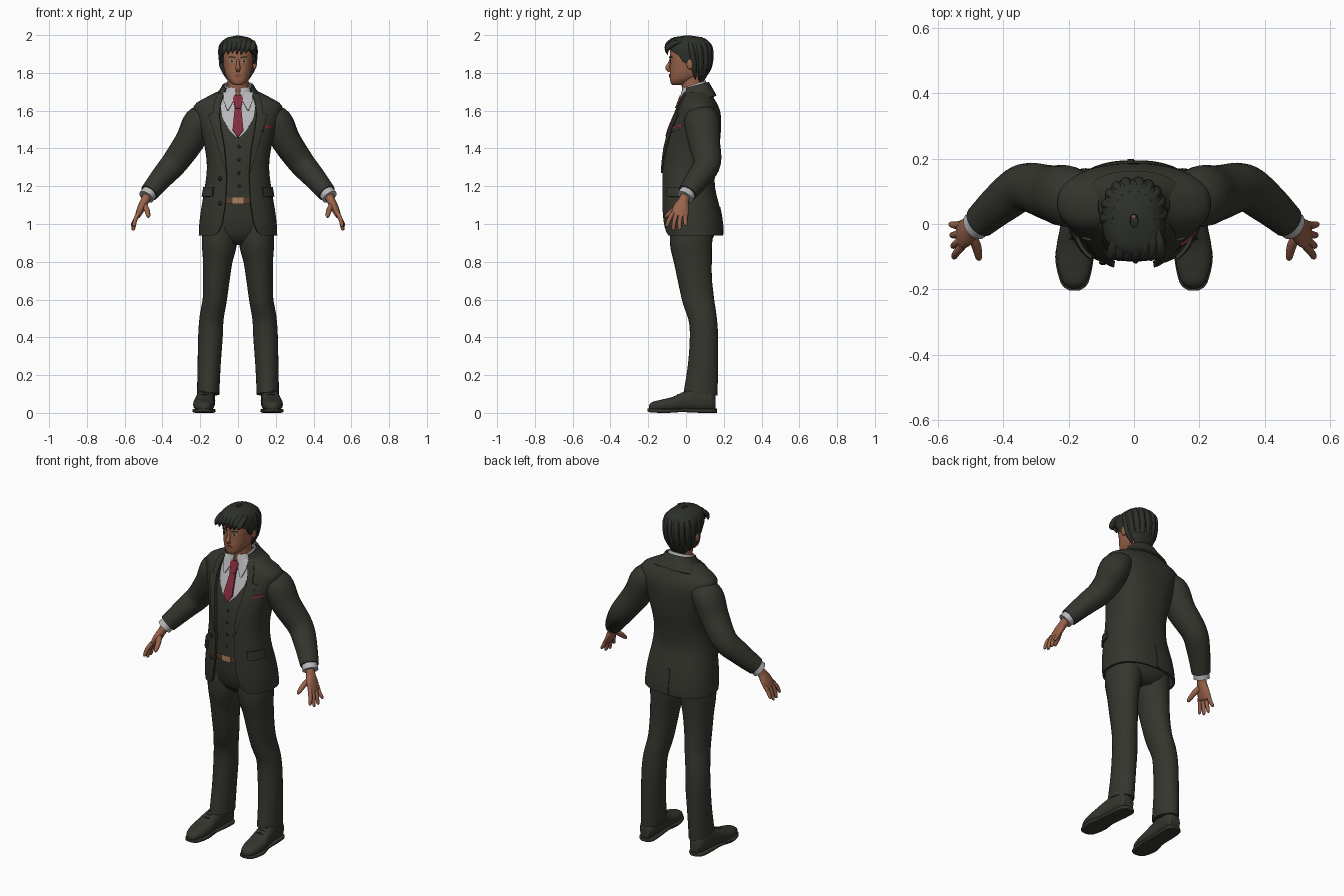
import bpy, bmesh, random
from math import sin, cos, asin, pi, radians, copysign
from mathutils import Vector, Matrix

if "Cube" in bpy.data.objects:
    bpy.data.objects.remove(bpy.data.objects["Cube"])
random.seed(4)
X, Y, Z = Vector((1, 0, 0)), Vector((0, 1, 0)), Vector((0, 0, 1))


def material(name, r, g, b):
    m = bpy.data.materials.new(name)
    m.use_nodes = True
    m.diffuse_color = (r, g, b, 1)
    m.node_tree.nodes["Principled BSDF"].inputs["Base Color"].default_value = (r, g, b, 1)
    return m


suit = material("dark suit cloth", .036, .036, .028)
hair = material("black hair", .026, .029, .023)
skin = material("warm skin", .32, .125, .07)
shirt = material("pale grey shirt", .48, .48, .5)
red = material("crimson silk", .23, .025, .05)
leather = material("brown leather", .1, .045, .025)
metal = material("tan buckle", .38, .22, .12)
button = material("dark button", .016, .016, .014)
lip = material("lip", .24, .075, .05)
white = material("eye white", .5, .45, .42)


# ---------- helpers ----------
def finish(name, bm, mat, mirror=False, solid=0, closed=True):
    if closed:
        bmesh.ops.recalc_face_normals(bm, faces=bm.faces)
    mesh = bpy.data.meshes.new(name)
    bm.to_mesh(mesh)
    bm.free()
    mesh.materials.append(mat)
    ob = bpy.data.objects.new(name, mesh)
    bpy.context.collection.objects.link(ob)
    bpy.ops.object.select_all(action="DESELECT")
    ob.select_set(True)
    bpy.context.view_layer.objects.active = ob
    if solid:
        mod = ob.modifiers.new("thickness", "SOLIDIFY")
        mod.thickness, mod.offset = solid, -1
        bpy.ops.object.modifier_apply(modifier=mod.name)
    if mirror:
        mod = ob.modifiers.new("mirror", "MIRROR")
        mod.use_mirror_merge = False
        bpy.ops.object.modifier_apply(modifier=mod.name)
    bpy.ops.object.shade_smooth_by_angle(angle=radians(45))
    return ob


def skin_rings(rings, closed):
    bm = bmesh.new()
    vs = [[bm.verts.new(p) for p in ring] for ring in rings]
    n = len(vs[0])
    for lo, hi in zip(vs, vs[1:]):
        for i in range(n if closed else n - 1):
            j = (i + 1) % n
            bm.faces.new((lo[i], lo[j], hi[j], hi[i]))
    if closed:
        bm.faces.new(vs[0][::-1])
        bm.faces.new(vs[-1])
    return bm


def spline(rows, k=5):
    out = []
    for i in range(len(rows) - 1):
        a, b, c, d = (rows[min(max(i + o, 0), len(rows) - 1)] for o in (-1, 0, 1, 2))
        for j in range(k):
            t = j / k
            out.append(tuple(q + .5 * t * (r - p + t * (2*p - 5*q + 4*r - s + t * (3*(q - r) + s - p)))
                             for p, q, r, s in zip(a, b, c, d)))
    return out + [rows[-1]]


def at(rows, z):
    z = min(max(z, rows[0][0]), rows[-1][0])
    for lo, hi in zip(rows, rows[1:]):
        if z <= hi[0]:
            t = (z - lo[0]) / (hi[0] - lo[0])
            return [p + (q - p) * t for p, q in zip(lo[1:], hi[1:])]


def power(v, n):
    return copysign(abs(v) ** (2 / n), v)


def point(rows, a, z, off=0, tilt=0, n=2.4):
    w, f, b = at(rows, z)
    y = -((b - f) / 2 + off) * power(cos(a), n)
    return Vector(((w + off) * power(sin(a), n), (f + b) / 2 + y, z + tilt * y))


def front(rows, x, z, n=2.4):
    w = at(rows, z)[0]
    return point(rows, copysign(asin(min(abs(x) / w, 1) ** (n / 2)), x), z).y


def body(name, rows, levels, mat, seg=40):
    rings = [[point(rows, 2 * pi * i / seg, z, off) for i in range(seg)] for z, off in levels]
    return finish(name, skin_rings(rings, True), mat)


def shell(name, rows, z0, z1, a0, a1, mat, off=0, tilt=0, solid=.012, steps=24, seg=56, mirror=False):
    rings = []
    for k in range(steps + 1):
        z = z0 + (z1 - z0) * k / steps
        s, e = a0(z), a1(z)
        rings.append([point(rows, s + (e - s) * i / seg, z, off, tilt) for i in range(seg + 1)])
    return finish(name, skin_rings(rings, False), mat, mirror, solid, False)


def patch(name, rows, edges, off, mat, solid=.008, mirror=False, slope=0, seg=8):
    rings = []
    for lo, hi in zip(edges, edges[1:]):
        for t in (0, .25, .5, .75, 1):
            z, l, r = (p + (q - p) * t for p, q in zip(lo, hi))
            ring = []
            for i in range(seg + 1):
                x = l + (r - l) * i / seg
                h = z + slope * (x - l)
                ring.append((x, front(rows, x, h) - off, h))
            if t or not rings:
                rings.append(ring)
    return finish(name, skin_rings(rings, False), mat, mirror, solid, False)


def tube(name, rows, mat, mirror=True, ref=Y, seg=20, k=5):
    rows = spline(rows, k)
    c = [Vector(r[:3]) for r in rows]
    rings = []
    for i, r in enumerate(rows):
        t = (c[min(i + 1, len(c) - 1)] - c[max(i - 1, 0)]).normalized()
        u = (ref - t * ref.dot(t)).normalized()
        v = t.cross(u)
        angles = [2 * pi * j / seg for j in range(seg)]
        rings.append([c[i] + u * (r[3] * cos(a)) + v * (r[-1] * sin(a)) for a in angles])
    return finish(name, skin_rings(rings, True), mat, mirror)


def ball(name, c, s, mat, mirror=False):
    bm = bmesh.new()
    bmesh.ops.create_uvsphere(bm, u_segments=16, v_segments=10, radius=1,
                              matrix=Matrix.Translation(c) @ Matrix.Diagonal((*s, 1)))
    return finish(name, bm, mat, mirror)


# ---------- jacket, vest and hips: rows are height, half width, front, back ----------
torso = spline([(.94, .208, -.115, .195), (1, .205, -.125, .193), (1.08, .195, -.13, .18),
                (1.2, .175, -.13, .153), (1.3, .165, -.13, .158), (1.4, .175, -.12, .175),
                (1.5, .2, -.095, .185), (1.58, .226, -.062, .184), (1.63, .232, -.04, .168),
                (1.67, .17, -.025, .145), (1.71, .09, -.01, .12)])
opening = [(.94, .125), (.96, .102), (1, .085), (1.1, .068), (1.25, .06), (1.4, .072),
           (1.5, .09), (1.58, .1), (1.64, .092), (1.71, .07)]


def edge(z):
    return asin((at(opening, z)[0] / at(torso, z)[0]) ** 1.2)


shell("jacket", torso, .94, 1.7, edge, lambda z: 2 * pi - edge(z), suit, steps=40, seg=64)
body("vest", torso, [(1.14 + .03 * i, -.016) for i in range(19)], suit)
body("trouser_seat", torso, [(.89, -.09), (.92, -.055), (.96, -.036), (1.05, -.032), (1.16, -.03)], suit)
shell("belt", torso, 1.105, 1.14, lambda z: 0, lambda z: 2 * pi, leather, off=-.022, steps=2)
patch("buckle", torso, [(1.105, -.03, .03), (1.14, -.03, .03)], -.016, metal)
patch("lapel", torso, [(1.27, .061, .065), (1.4, .072, .105), (1.5, .09, .132), (1.58, .1, .158),
                       (1.59, .098, .13), (1.64, .092, .128), (1.69, .076, .108)],
      .008, suit, .01, True)
shell("jacket_collar", spline([(1.655, .15, -.04, .158), (1.7, .1, -.025, .135), (1.735, .078, -.015, .117)]),
      1.655, 1.735, lambda z: radians(48), lambda z: radians(312), suit, off=.004, tilt=.25, steps=8)
shell("pocket_flap", torso, 1.145, 1.195, lambda z: radians(42), lambda z: radians(84), suit,
      off=.01, steps=4, seg=10, mirror=True)
shell("back_vent", torso, .945, 1.09, lambda z: pi, lambda z: pi + .06, suit, off=.004, steps=6, seg=3)
patch("breast_pocket", torso, [(1.485, .135, .195), (1.505, .135, .195)], .005, suit, slope=.2)
patch("pocket_square", torso, [(1.505, .138, .193), (1.517, .14, .19)], .006, red, slope=.2)

# buttons down the jacket edge and the vest
for z in (1.11, 1.24):
    ball("jacket_button", (-.095, front(torso, .095, z) - .002, z), (.012, .006, .012), button)
for i in range(4):
    z = 1.2 + .07 * i
    ball("vest_button", (.005, front(torso, 0, z) + .015, z), (.008, .005, .008), button)

# ---------- shirt and tie ----------
patch("shirt_front", torso, [(1.46, -.008, .008), (1.5, -.048, .048), (1.56, -.082, .082),
                             (1.64, -.094, .094), (1.7, -.08, .08)], -.01, shirt)
shell("shirt_collar", spline([(1.69, .084, -.034, .118), (1.72, .074, -.025, .11), (1.74, .068, -.018, .104)]),
      1.69, 1.74, lambda z: .12, lambda z: 2 * pi - .12, shirt, tilt=.33, solid=.008, steps=6)
patch("collar_point", torso, [(1.605, .05, .058), (1.655, .022, .078), (1.7, .008, .076)],
      .006, shirt, mirror=True)
patch("tie_blade", torso, [(1.463, -.003, .003), (1.5, -.029, .029), (1.63, -.016, .016)], .004, red, .01)
patch("tie_knot", torso, [(1.615, -.015, .015), (1.665, -.027, .027), (1.682, -.02, .02)], .012, red, .014)

# ---------- sleeves, cuffs and hands ----------
tube("sleeve", [(.15, .08, 1.58, .078, .06), (.205, .085, 1.54, .094, .083), (.255, .095, 1.44, .085, .078),
                (.335, .112, 1.325, .073, .07), (.4, .07, 1.25, .065, .061), (.47, .008, 1.165, .052, .05)], suit)
tube("shirt_cuff", [(.455, .022, 1.185, .043, .042), (.486, -.006, 1.143, .046, .042)], shirt)
tube("palm", [(.475, .002, 1.16, .028, .026), (.492, -.012, 1.125, .028, .023), (.512, -.026, 1.085, .043, .021),
              (.53, -.034, 1.045, .044, .015), (.533, -.036, 1.035, .034, .008)], skin)
for i, low in enumerate((.985, .967, .968, .99)):
    y = -.068 + .023 * i
    tip = -.1 + .033 * i
    tube("finger", [(.525, y, 1.06, .012), (.543, (y + tip) / 2 - .004, 1.025, .0115),
                    (.55 + .003 * i, tip, low + .008, .009), (.551 + .003 * i, tip, low, .003)], skin, seg=10)
tube("thumb", [(.5, -.03, 1.105, .016), (.483, -.065, 1.075, .015), (.475, -.1, 1.045, .011),
               (.474, -.11, 1.035, .004)], skin, ref=X, seg=10)

# ---------- trouser legs and shoes ----------
tube("trouser_leg", [(.158, .077, .1, .09, .059), (.153, .09, .25, .08, .061), (.146, .095, .4, .075, .065),
                     (.14, .088, .5, .075, .064), (.123, .065, .6, .084, .064), (.115, .048, .7, .09, .07),
                     (.108, .037, .8, .1, .078), (.099, .027, .9, .112, .093), (.096, .03, 1, .112, .088)],
     suit, seg=28)


def shoe(name, rows, n):
    rings = []
    for y, x, w, lo, hi in spline(rows, 4):
        angles = [2 * pi * i / 24 for i in range(24)]
        rings.append([(x + w * power(cos(a), n), y, (lo + hi) / 2 + (hi - lo) / 2 * power(sin(a), n))
                      for a in angles])
    finish(name, skin_rings(rings, True), suit, True)


shoe("shoe_upper", [(-.197, .182, .012, .016, .038), (-.18, .182, .035, .01, .057), (-.13, .182, .052, .01, .07),
                    (-.07, .181, .056, .01, .085), (-.01, .176, .05, .01, .112), (.06, .17, .047, .01, .13),
                    (.13, .166, .045, .01, .12), (.155, .165, .03, .015, .09)], 2.5)
shoe("shoe_sole", [(-.203, .182, .016, .008, .022), (-.18, .182, .042, .002, .022), (-.1, .182, .059, 0, .022),
                   (-.02, .176, .049, .004, .022), (.08, .17, .049, 0, .022), (.14, .166, .045, 0, .022),
                   (.163, .165, .022, 0, .022)], 5)
for i in range(3):
    ball("shoe_lace", (.177, -.045 + .022 * i, .094 + .009 * i), (.022, .004, .006), button, True)

# ---------- head ----------
head = spline([(1.735, .018, -.072, -.03), (1.747, .038, -.081, .01), (1.77, .057, -.085, .06),
               (1.8, .069, -.086, .1), (1.84, .077, -.085, .12), (1.88, .081, -.086, .125),
               (1.92, .08, -.082, .123), (1.96, .066, -.055, .105), (1.985, .035, -.02, .06)])
body("head", head, [(r[0], 0) for r in head], skin, 36)
tube("neck", [(0, .045, 1.66, .06, .06), (0, .038, 1.71, .058, .056), (0, .03, 1.79, .06, .056)], skin, False)
tube("nose", [(0, -.08, 1.875, .006), (0, -.09, 1.845, .009), (0, -.097, 1.826, .0125),
              (0, -.084, 1.81, .009)], skin, False, X, 12)
ball("ear", (.088, .022, 1.848), (.012, .02, .03), skin, True)
patch("eye", head, [(1.853, .029, .037), (1.86, .02, .047), (1.867, .027, .041)], .001, white, .004, True)
patch("iris", head, [(1.854, .031, .036), (1.861, .027, .04), (1.867, .03, .037)], .003, button, .004, True)
patch("eyebrow", head, [(1.878, .014, .052), (1.886, .017, .046)], .004, hair, .006, True, .1)
patch("lips", head, [(1.776, -.01, .01), (1.785, -.024, .024), (1.793, -.011, .011)], .004, lip, .007)

# ---------- hair: cap open over the face, then layered locks ----------
mop = spline([(1.752, .058, -.02, .092), (1.79, .078, -.05, .115), (1.83, .089, -.088, .13),
              (1.88, .096, -.098, .138), (1.93, .097, -.104, .135), (1.965, .084, -.096, .12),
              (1.987, .058, -.07, .09), (1.997, .012, -.01, .03)])
hairline = [(1.752, 125), (1.8, 112), (1.84, 98), (1.855, 76), (1.89, 66), (1.91, 50), (1.93, 12), (1.94, 0)]


def parting(z):
    return radians(at(hairline, z)[0])


shell("hair_cap", mop, 1.752, 1.997, parting, lambda z: 2 * pi - parting(z), hair, solid=.014, steps=30)
for i in range(7):
    x = -.072 + .024 * i
    z = 1.981 - 3 * x * x
    drop = random.uniform(1.895, 1.918)
    tube("fringe_lock", [(x * .5 + .01, .04, z, .006, .004), (x * .9 + .01, -.05, z - .004, .017, .014),
                         (x + .004, -.098, z - .035, .017, .014), (x - .008, -.098, drop, .003, .003)],
         hair, False, X, 10)
for i in range(10):
    a = radians(92 + 19.5 * i)
    path = []
    for z, r in ((1.98, .006), (1.94, .016), (1.88, .017), (1.82, .014), (1.765, .003)):
        path.append((*point(mop, a + (1.98 - z) * .8, z, -.009), r))
    tube("back_lock", path, hair, False, seg=10)
